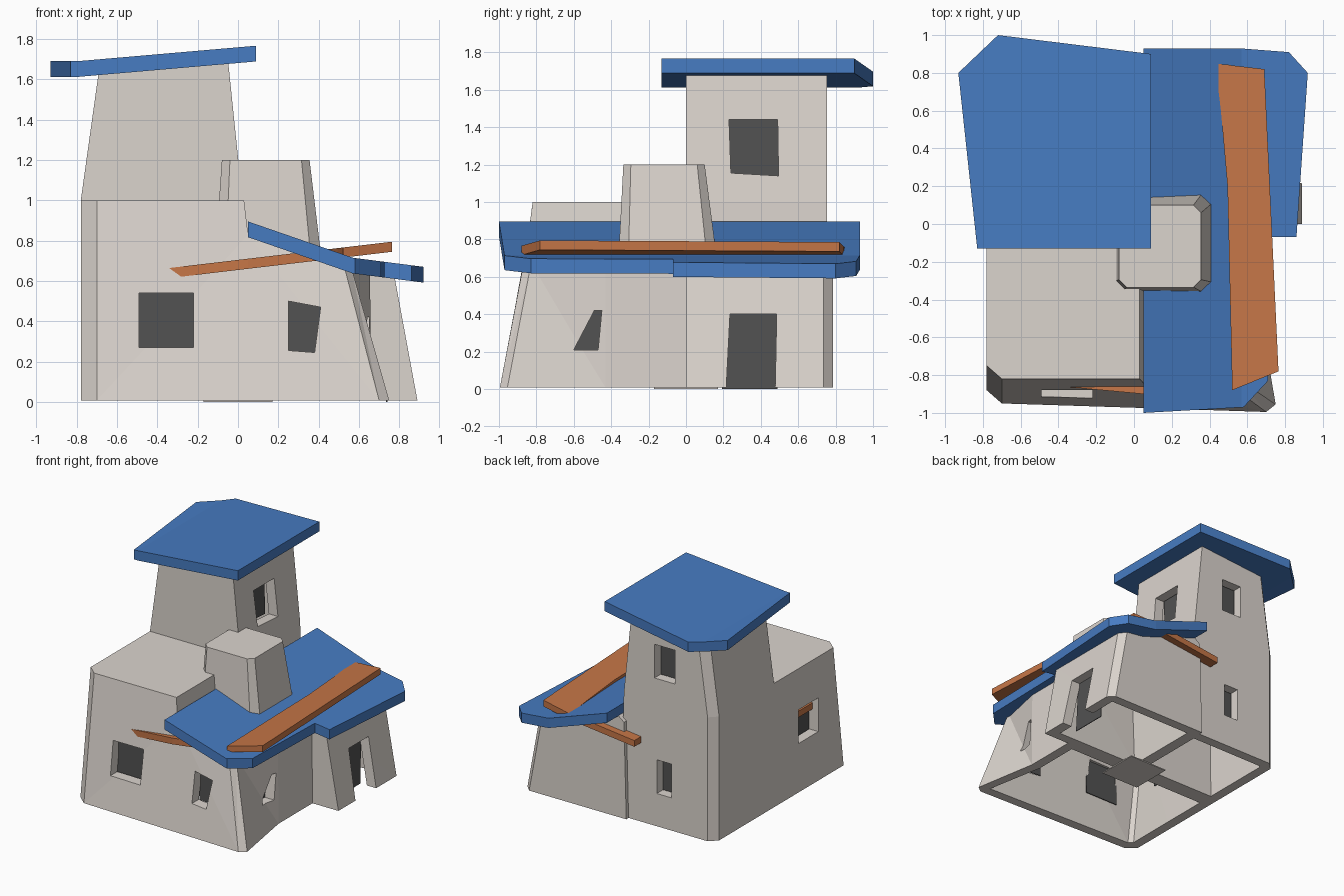
import bpy, bmesh
from mathutils import Vector

if "Cube" in bpy.data.objects:
    bpy.data.objects.remove(bpy.data.objects["Cube"])

def material(name, rgb):
    m = bpy.data.materials.new(name)
    m.diffuse_color = (*rgb, 1)
    m.use_nodes = True
    m.node_tree.nodes["Principled BSDF"].inputs["Base Color"].default_value = m.diffuse_color
    return m

WALL = material("plaster", (0.71, 0.66, 0.615))
BLUE = material("blue roof", (0.063, 0.20, 0.54))
WOOD = material("orange wood", (0.56, 0.18, 0.063))
DARK = material("dark opening", (0.085, 0.085, 0.085))

def finish(name, bm, mat):
    me = bpy.data.meshes.new(name)
    bm.to_mesh(me)
    bm.free()
    me.materials.append(mat)
    ob = bpy.data.objects.new(name, me)
    bpy.context.collection.objects.link(ob)
    return ob

def loft(name, rings, mat=WALL, open_base=False):
    """Skin rings of equal point count and cap both ends."""
    bm = bmesh.new()
    vs = [[bm.verts.new(p) for p in r] for r in rings]
    n = len(rings[0])
    for a, b in zip(vs, vs[1:]):
        for i in range(n):
            j = (i + 1) % n
            bm.faces.new((a[i], a[j], b[j], b[i]))
    bm.faces.new(vs[0])
    bm.faces.new(vs[-1])
    bmesh.ops.recalc_face_normals(bm, faces=bm.faces[:])
    if open_base:
        base = [f for f in bm.faces if all(v.co.z < 0.002 for v in f.verts)]
        bmesh.ops.delete(bm, geom=base, context='FACES')
        bmesh.ops.triangulate(bm, faces=bm.faces[:])
    return finish(name, bm, mat)

def prism(name, poly, axis, a, b, mat, grow=1.0):
    """Extrude a (horizontal, z) polygon along x or y."""
    c = sum((Vector(p) for p in poly), Vector((0, 0))) / len(poly)
    pts = [c + (Vector(p) - c) * grow for p in poly]
    put = (lambda p, d: (d, p.x, p.y)) if axis == 'x' else (lambda p, d: (p.x, d, p.y))
    return loft(name, [[put(p, d) for p in pts] for d in (a, b)], mat)

def rect(u0, u1, z0, z1):
    return [(u0, z0), (u1, z0), (u1, z1), (u0, z1)]

def shell(ob, openings):
    """Hollow the body, cut openings, set a dark plate into each."""
    s = ob.modifiers.new("walls", 'SOLIDIFY')
    s.thickness, s.offset, s.use_even_offset = 0.08, -1, True
    cutters = []
    for label, poly, axis, a, b, plate in openings:
        cut = prism(label + "_cutter", poly, axis, a, b, WALL)
        cut.hide_render = True
        cutters.append(cut)
        m = ob.modifiers.new(label, 'BOOLEAN')
        m.operation, m.solver, m.object = 'DIFFERENCE', 'EXACT', cut
        flat = prism(label + "_plate", poly, axis, plate, plate + 0.006, DARK, 1.12)
        for v in flat.data.vertices:
            v.co.z = max(v.co.z, 0.0)
    bpy.context.view_layer.update()
    deps = bpy.context.evaluated_depsgraph_get()
    me = bpy.data.meshes.new_from_object(ob.evaluated_get(deps))
    ob.modifiers.clear()
    ob.data = me
    for v in me.vertices:            # level the wall feet on the ground
        if v.co.z < 0.04:
            v.co.z = 0.008
    for c in cutters:
        bpy.data.objects.remove(c)

def slab(name, poly, zfun, thick, mat, creases=()):
    """Plan polygon draped on a height rule, with thickness."""
    bm = bmesh.new()
    bm.faces.new([bm.verts.new((x, y, 0)) for x, y in poly])
    for x in creases:
        bmesh.ops.bisect_plane(bm, geom=bm.verts[:] + bm.edges[:] + bm.faces[:],
                               plane_co=(x, 0, 0), plane_no=(1, 0, 0))
    for v in bm.verts:
        v.co.z = zfun(v.co.x)
    ext = bmesh.ops.extrude_face_region(bm, geom=bm.faces[:], use_keep_orig=True)
    for g in ext["geom"]:
        if isinstance(g, bmesh.types.BMVert):
            g.co.z -= thick
    bmesh.ops.recalc_face_normals(bm, faces=bm.faces[:])
    return finish(name, bm, mat)

def steps(table):
    def f(x):
        for (x0, z0), (x1, z1) in zip(table, table[1:]):
            if x <= x1 or (x1, z1) == table[-1]:
                return z0 + (z1 - z0) * (x - x0) / (x1 - x0)
    return f

# Front house: leaning walls, chamfered front corners, right wall bending in
def house_ring(xl, xr, eave, yl, yr, lean):
    prof = [(xl, 0), (xr, 0), eave, (0.05, 0.83), (0.03, 1.0), (xl, 1.0)]
    out = []
    for x, z in prof:
        right = x > 0.2
        out.append((x, (yr if right else yl) + lean * z * (1.45 if right else 1), z))
    return out

house = loft("front_house", [
    house_ring(-0.78, 0.66, (0.655, 0.66), 0.03, 0.03, 0),
    house_ring(-0.78, 0.66, (0.655, 0.66), -0.43, -0.43, 0),
    house_ring(-0.78, 0.75, (0.56, 0.675), -0.88, -0.955, 0.13),
    house_ring(-0.70, 0.70, (0.525, 0.68), -0.95, -0.995, 0.13)], open_base=True)
shell(house, [
    ("front_window", rect(-0.49, -0.22, 0.27, 0.54), 'y', -1.2, -0.78, -0.815),
    ("front_small_window", [(0.25, 0.255), (0.38, 0.245), (0.41, 0.47), (0.25, 0.50)],
     'y', -1.2, -0.78, -0.83),
    ("right_window", [(-0.60, 0.21), (-0.47, 0.21), (-0.45, 0.42), (-0.49, 0.42)],
     'x', 0.50, 1.0, 0.56),
    ("left_window", rect(-0.56, -0.31, 0.40, 0.67), 'x', -1.0, -0.66, -0.69)])

# Back wing with doorway
def wing_ring(y, dx):
    prof = [(-0.02, 0), (0.89 - dx, 0), (0.775 - dx, 0.63), (0.57, 0.67), (0.07, 0.835), (0.0, 0.78)]
    return [(x, y, z) for x, z in prof]

wing = loft("back_wing", [wing_ring(0, 0), wing_ring(0.735, 0), wing_ring(0.785, 0.05)],
            open_base=True)
shell(wing, [("door", [(0.21, -0.1), (0.475, -0.1), (0.485, 0.40), (0.235, 0.40)],
              'x', 0.68, 1.1, 0.735)])

# Tower, narrowing above the house
def tower_ring(xl, xr, zl, zr):
    return [(xl, 0, zl), (xr, 0, zr), (xr, 0.755, zr), (xl + 0.06, 0.755, zl), (xl, 0.695, zl)]

tower = loft("tower", [tower_ring(-0.78, 0.05, 0, 0), tower_ring(-0.78, 0.022, 1.0, 1.0),
                       tower_ring(-0.69, -0.05, 1.645, 1.70)], open_base=True)
shell(tower, [
    ("tower_right_window", [(0.24, 1.155), (0.495, 1.14), (0.49, 1.44), (0.23, 1.44)],
     'x', -0.16, 0.2, -0.125),
    ("tower_back_window", rect(-0.43, -0.25, 1.19, 1.46), 'y', 0.62, 1.0, 0.66),
    ("tower_low_window", rect(-0.40, -0.27, 0.27, 0.54), 'y', 0.62, 1.0, 0.66)])

# Small floor plate under the middle
slab("floor_plate", [(-0.17, -0.17), (0.17, -0.17), (0.17, 0.17), (-0.17, 0.17)],
     lambda x: 0.008, 0.008, WALL)

# Chamfered tapering chimney
def chamfered(x0, x1, y0, y1, b, z):
    return [(x0 + b, y0, z), (x1 - b, y0, z), (x1, y0 + b, z), (x1, y1 - b, z),
            (x1 - b, y1, z), (x0 + b, y1, z), (x0, y1 - b, z), (x0, y0 + b, z)]

loft("chimney", [chamfered(-0.12, 0.425, -0.365, 0.175, 0.055, 0.62),
                 chamfered(-0.08, 0.355, -0.335, 0.10, 0.04, 1.2)])

# Roof slabs
slab("tower_roof", [(-0.93, 0.80), (-0.72, 1.0), (0.09, 0.90), (0.09, -0.13), (-0.83, -0.13)],
     steps([(-0.93, 1.69), (-0.80, 1.69), (0.09, 1.767)]), 0.078, BLUE, (-0.80,))
slab("lower_roof", [(0.05, -1.0), (0.58, -0.97), (0.71, -0.83), (0.73, -0.07), (0.86, -0.07),
                    (0.92, 0.80), (0.82, 0.91), (0.56, 0.93), (0.05, 0.93)],
     steps([(0.05, 0.895), (0.57, 0.715), (0.92, 0.67)]), 0.078, BLUE, (0.57,))

# Tilted ring of wooden planks, partly inside the walls
def tilt(x):
    return 0.787 + 0.118 * (x - 0.70)

slab("right_plank", [(0.52, -0.88), (0.765, -0.78), (0.69, 0.82), (0.43, 0.85), (0.46, 0.60),
                     (0.495, 0.20)], tilt, 0.05, WOOD)
slab("front_plank", [(-0.72, -0.82), (-0.36, -0.862), (0.05, -0.90), (0.43, -0.885),
                     (0.43, -0.76), (-0.72, -0.74)], tilt, 0.05, WOOD)
slab("back_plank", [(-0.13, 0.70), (0.50, 0.74), (0.50, 0.845), (-0.13, 0.84)],
     tilt, 0.05, WOOD)
slab("left_plank", [(-0.73, -0.78), (-0.60, -0.78), (-0.60, 0.66), (-0.73, 0.66)],
     tilt, 0.05, WOOD)
